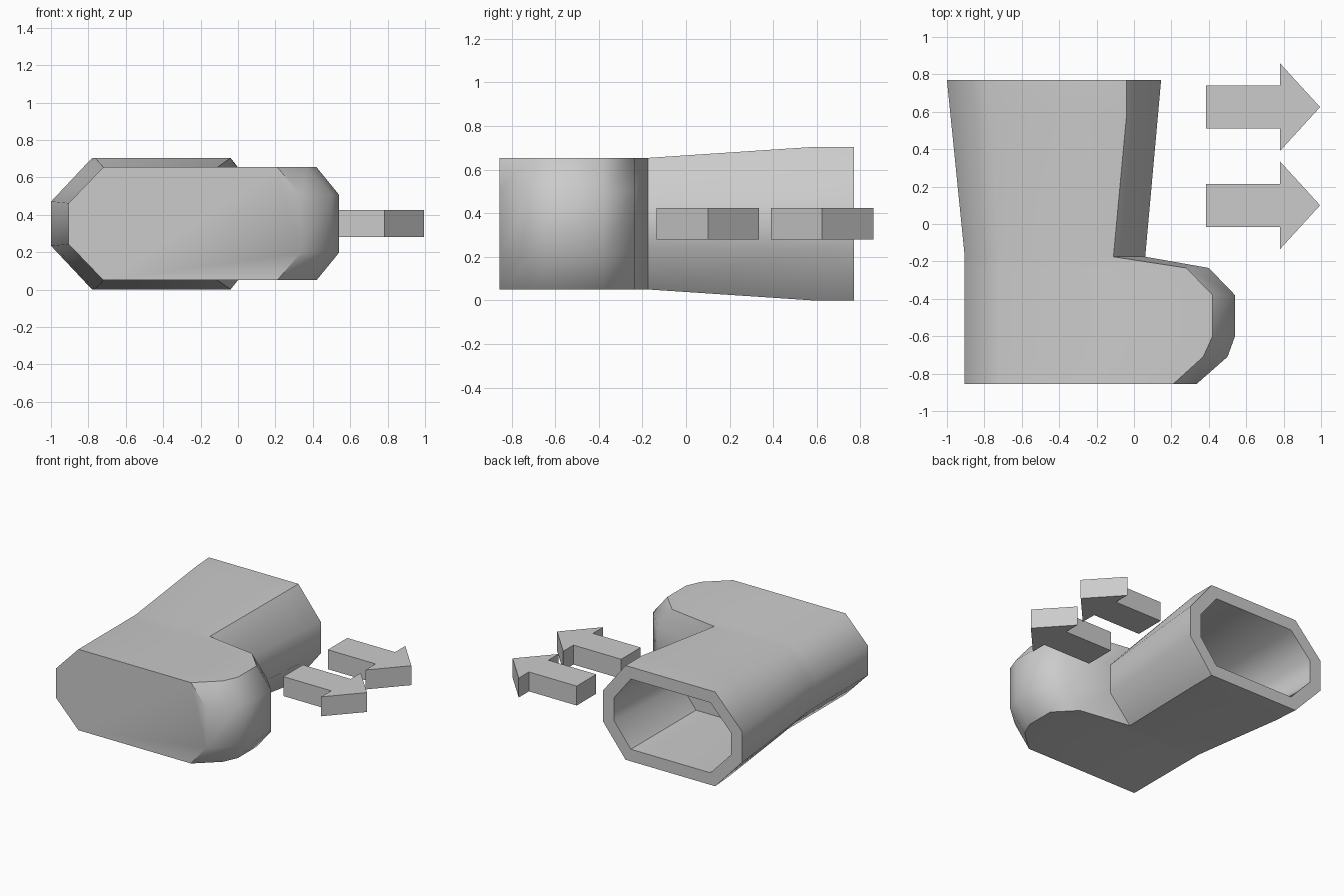
import bpy, bmesh, math
from mathutils import Vector

if "Cube" in bpy.data.objects:
    bpy.data.objects.remove(bpy.data.objects["Cube"])


def finish(bm, name):
    bmesh.ops.recalc_face_normals(bm, faces=bm.faces)
    mesh = bpy.data.meshes.new(name)
    bm.to_mesh(mesh)
    bm.free()
    obj = bpy.data.objects.new(name, mesh)
    bpy.context.collection.objects.link(obj)
    return obj


# Boot lying on its side: octagon sections lofted from the sole to the shaft rim
MID_Z = 0.352
# y, back x, back bevel x, front bevel x, front x, half height, back half, front half
SECTIONS = [
    (-0.855, -0.905, -0.72, 0.21, 0.335, 0.302, 0.11, 0.155),
    (-0.71, -0.905, -0.72, 0.37, 0.50, 0.302, 0.11, 0.155),
    (-0.60, -0.905, -0.72, 0.42, 0.54, 0.302, 0.11, 0.155),
    (-0.38, -0.905, -0.72, 0.42, 0.54, 0.302, 0.11, 0.155),
    (-0.235, -0.905, -0.72, 0.28, 0.40, 0.302, 0.11, 0.155),
    (-0.175, -0.905, -0.72, -0.11, 0.06, 0.302, 0.11, 0.11),
    (0.58, -0.981, -0.765, -0.04, 0.128, 0.352, 0.118, 0.118),
    (0.77, -1.0, -0.78, -0.04, 0.145, 0.352, 0.118, 0.118),
]
bm = bmesh.new()
rings = []
for y, xb, xbb, xfb, xf, h, hb, hf in SECTIONS:
    outline = [(xbb, h), (xb, hb), (xb, -hb), (xbb, -h),
               (xfb, -h), (xf, -hf), (xf, hf), (xfb, h)]
    rings.append([bm.verts.new((x, y, MID_Z + z)) for x, z in outline])
for a, b in zip(rings, rings[1:]):
    for i in range(8):
        j = (i + 1) % 8
        bm.faces.new((a[i], a[j], b[j], b[i]))
bm.faces.new(rings[0])
cap = bm.faces.new(rings[-1])
bmesh.ops.recalc_face_normals(bm, faces=bm.faces)

# Rim and hollow shaft with a floor inside
bmesh.ops.inset_region(bm, faces=[cap], thickness=0.09, use_even_offset=True)
ext = bmesh.ops.extrude_face_region(bm, geom=[cap])
floor_verts = [e for e in ext["geom"] if isinstance(e, bmesh.types.BMVert)]
if cap.is_valid:
    bmesh.ops.delete(bm, geom=[cap], context='FACES_ONLY')
center = Vector((-0.425, 0, MID_Z))
for v in floor_verts:
    v.co.x = center.x + (v.co.x - center.x) * 0.9
    v.co.z = center.z + (v.co.z - center.z) * 0.9
    v.co.y = 0.05
boot = finish(bm, "boot")
bpy.context.view_layer.objects.active = boot
boot.select_set(True)
bpy.ops.object.shade_smooth_by_angle(angle=math.radians(48))

# Two flat direction arrows beside the shaft
ARROW = [(0.385, -0.115), (0.78, -0.115), (0.78, -0.235), (0.995, 0),
         (0.78, 0.235), (0.78, 0.115), (0.385, 0.115)]
for name, y0 in (("upper_arrow", 0.625), ("lower_arrow", 0.1)):
    bm = bmesh.new()
    face = bm.faces.new([bm.verts.new((x, y0 + y, 0.28)) for x, y in ARROW])
    ext = bmesh.ops.extrude_face_region(bm, geom=[face], use_keep_orig=True)
    top = [e for e in ext["geom"] if isinstance(e, bmesh.types.BMVert)]
    bmesh.ops.translate(bm, verts=top, vec=(0, 0, 0.145))
    finish(bm, name)
